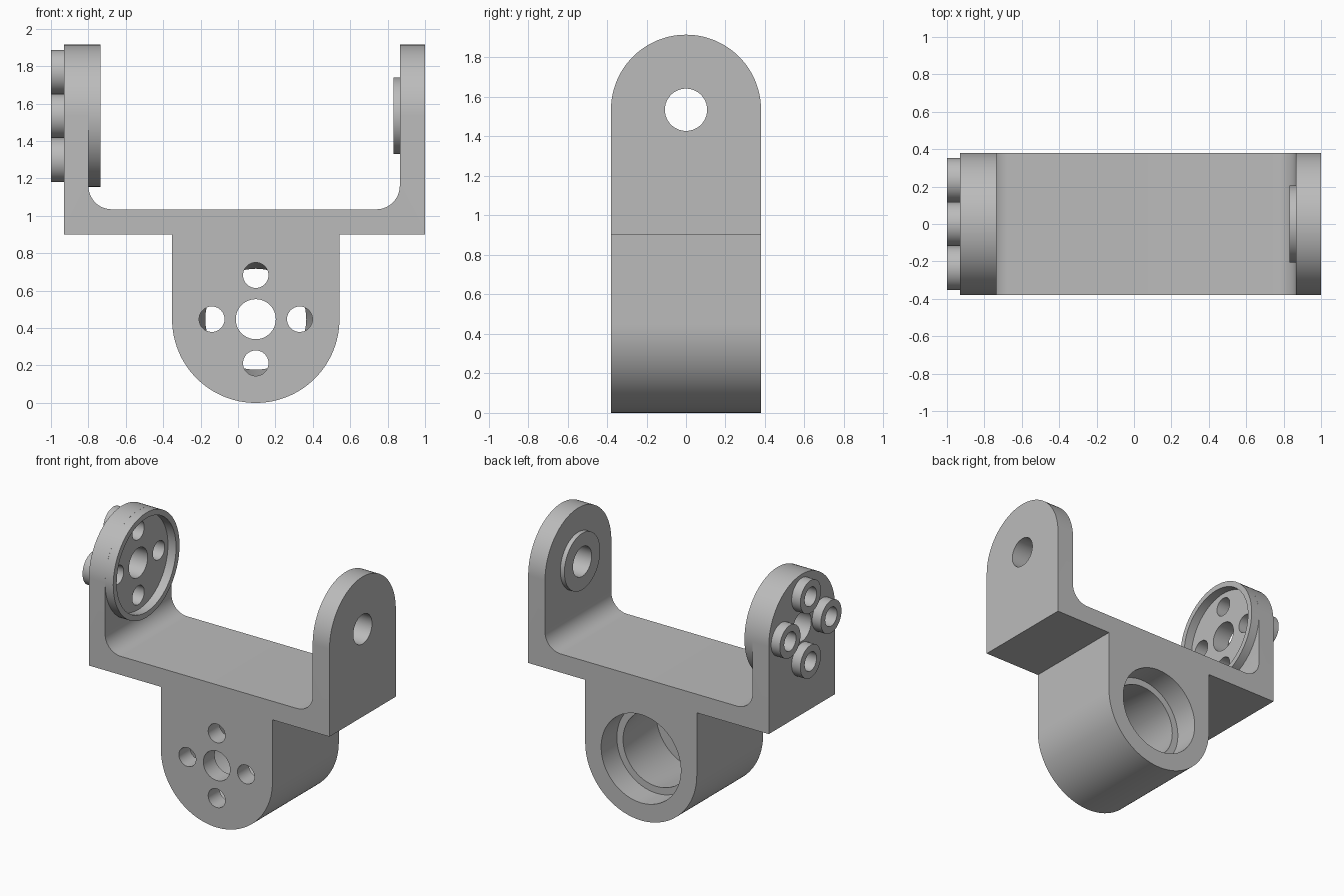
import bpy, bmesh
from math import sin, cos, pi, radians

cube = bpy.data.objects.get("Cube")
if cube:
    bpy.data.objects.remove(cube, do_unlink=True)

grey = bpy.data.materials.new("plain grey")
grey.use_nodes = True
grey.diffuse_color = (0.5, 0.5, 0.5, 1)
grey.node_tree.nodes["Principled BSDF"].inputs["Base Color"].default_value = grey.diffuse_color

HALF = 0.38                # half the depth, and radius of the arm tops
PIVOT = (0, 0, 1.535)      # axis through both arms
LUG_X, LUG_Z, LUG_R = 0.095, 0.4475, 0.4475
OFFSETS = [(0.235, 0), (0, 0.235), (-0.235, 0), (0, -0.235)]


def add_object(name, bm):
    bmesh.ops.remove_doubles(bm, verts=bm.verts, dist=0.00001)
    bmesh.ops.recalc_face_normals(bm, faces=bm.faces)
    mesh = bpy.data.meshes.new(name)
    bm.to_mesh(mesh)
    bm.free()
    mesh.materials.append(grey)
    obj = bpy.data.objects.new(name, mesh)
    bpy.context.collection.objects.link(obj)
    return obj


def arc(cx, cz, r, start, end, steps):
    angles = [radians(start + (end - start) * i / steps) for i in range(steps + 1)]
    return [(cx + r * cos(a), cz + r * sin(a)) for a in angles]


def prism(name, outline, axis, low, high):
    """Extrude an outline (side, height) along x or y."""
    bm = bmesh.new()
    place = (lambda u, z: (low, u, z)) if axis == "x" else (lambda u, z: (u, low, z))
    face = bm.faces.new([bm.verts.new(place(u, z)) for u, z in outline])
    out = bmesh.ops.extrude_face_region(bm, geom=[face])
    moved = [v for v in out["geom"] if isinstance(v, bmesh.types.BMVert)]
    step = high - low
    bmesh.ops.translate(bm, verts=moved, vec=(step, 0, 0) if axis == "x" else (0, step, 0))
    return add_object(name, bm)


def lathe(name, profile, axis, centre, steps=64):
    """Spin a closed (radius, position) profile around the x or y axis."""
    bm = bmesh.new()
    cx, cy, cz = centre
    rings = []
    for i in range(steps):
        c, s = cos(2 * pi * i / steps), sin(2 * pi * i / steps)
        rings.append([bm.verts.new((cx + t, cy + r * c, cz + r * s) if axis == "x"
                                   else (cx + r * c, cy + t, cz + r * s))
                      for r, t in profile])
    n = len(profile)
    for i in range(steps):
        a, b = rings[i], rings[(i + 1) % steps]
        for j in range(n):
            k = (j + 1) % n
            if profile[j][0] or profile[k][0]:
                bm.faces.new((a[j], a[k], b[k], b[j]))
    bmesh.ops.dissolve_degenerate(bm, dist=0.00001, edges=bm.edges)
    return add_object(name, bm)


def tube(name, inner, outer, low, high, centre):
    return lathe(name, [(inner, low), (outer, low), (outer, high), (inner, high)], "x", centre)


def rod(radius, low, high, axis, centre):
    return lathe("cutter", [(0, low), (radius, low), (radius, high), (0, high)], axis, centre)


def combine(obj, tool, operation):
    tool.hide_render = True
    mod = obj.modifiers.new("cut", "BOOLEAN")
    mod.operation, mod.object, mod.solver = operation, tool, "EXACT"
    bpy.context.view_layer.objects.active = obj
    bpy.ops.object.modifier_apply(modifier=mod.name)
    bpy.data.objects.remove(tool, do_unlink=True)


# Bracket: U-shaped fork with a round-ended lug below
front = [(-0.93, 2.1), (-0.93, 0.9), (LUG_X - LUG_R, 0.9)]
front += arc(LUG_X, LUG_Z, LUG_R, 180, 360, 64)
front += [(LUG_X + LUG_R, 0.9), (1.0, 0.9), (1.0, 2.1), (0.865, 2.1)]
front += arc(0.74, 1.16, 0.125, 0, -90, 12)
front += arc(-0.675, 1.16, 0.125, 270, 180, 12) + [(-0.8, 2.1)]
bracket = prism("fork_bracket", front, "y", -0.6, 0.6)

# Round the arm tops and trim to depth
side = [(-HALF, -0.2), (HALF, -0.2)] + arc(0, PIVOT[2], HALF, 0, 180, 64)
combine(bracket, prism("cutter", side, "x", -1.5, 1.5), "INTERSECT")

# Pivot hole through both arms, and screw holes in the right arm
combine(bracket, rod(0.107, -1.4, 1.4, "x", PIVOT), "DIFFERENCE")
for u, v in OFFSETS:
    combine(bracket, rod(0.068, -1.2, -0.7, "x", (0, u, PIVOT[2] + v)), "DIFFERENCE")

# Stepped bore from the back of the lug, undercut behind its lip
bore = [(0, -0.25), (0.32, -0.25), (0.27, 0.2), (0.32, 0.2), (0.32, 0.6), (0, 0.6)]
combine(bracket, lathe("cutter", bore, "y", (LUG_X, 0, LUG_Z)), "DIFFERENCE")

# Holes through the front wall of the lug
combine(bracket, rod(0.107, -0.6, -0.2, "y", (LUG_X, 0, LUG_Z)), "DIFFERENCE")
for u, v in OFFSETS:
    combine(bracket, rod(0.068, -0.6, -0.22, "y", (LUG_X + u, 0, LUG_Z + v)), "DIFFERENCE")

# Collar inside the right arm, hub inside the left arm
parts = [bracket,
         tube("right_arm_collar", 0.34, HALF, -0.8, -0.735, PIVOT),
         tube("left_arm_hub", 0.107, 0.205, 0.832, 0.865, PIVOT)]

# Four screw bosses outside the right arm
for i, (u, v) in enumerate(OFFSETS):
    parts.append(tube(f"screw_boss_{i + 1}", 0.068, 0.118, -1.0, -0.93, (0, u, PIVOT[2] + v)))

# Smooth curved walls, crisp edges
bpy.ops.object.select_all(action="DESELECT")
for part in parts:
    part.select_set(True)
bpy.context.view_layer.objects.active = bracket
bpy.ops.object.shade_smooth_by_angle(angle=radians(25))
